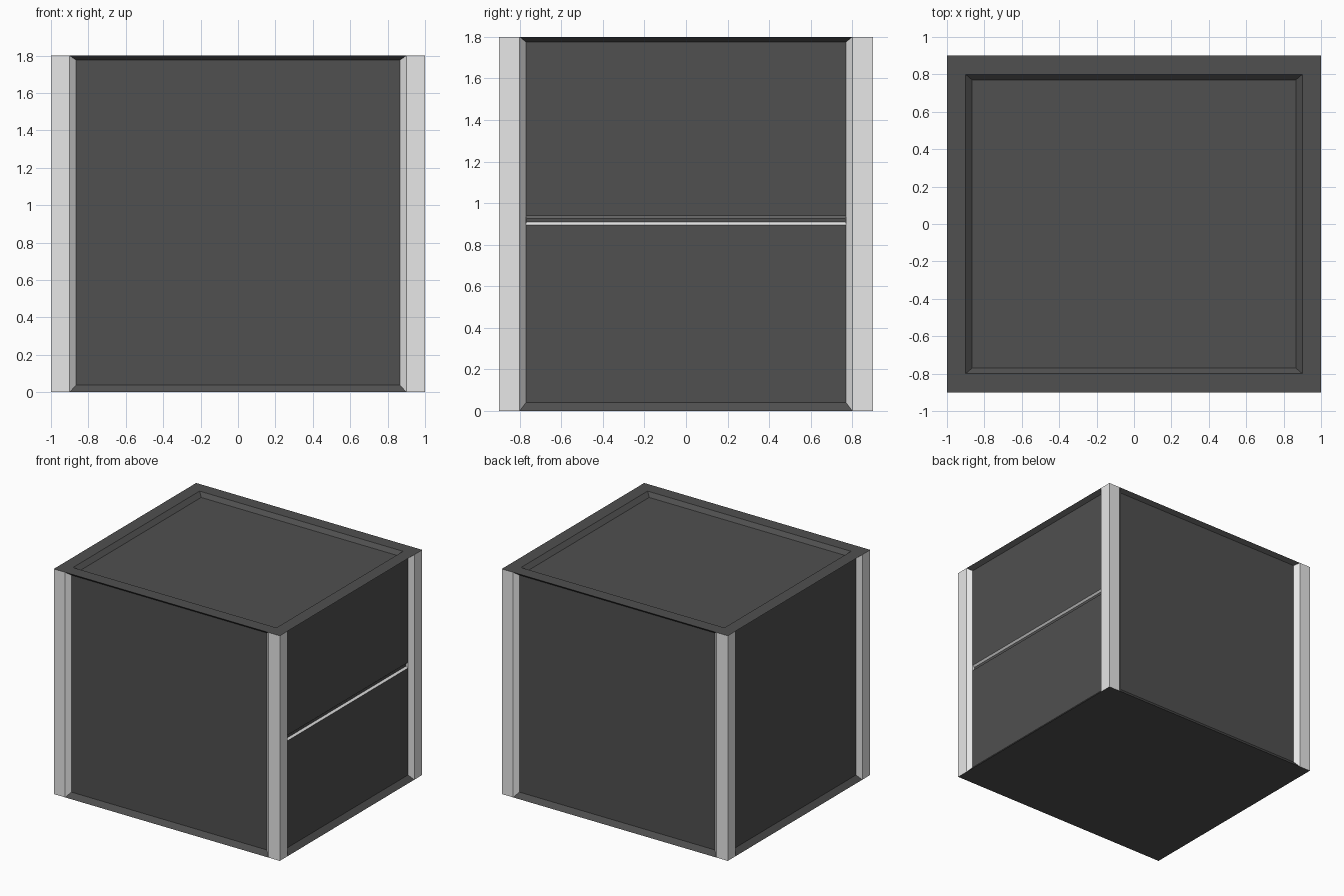
import bpy
import bmesh
from mathutils import Vector

old = bpy.data.objects.get("Cube")
if old:
    bpy.data.objects.remove(old, do_unlink=True)

DARK, LIGHT = 0, 1


def make_material(name, value):
    mat = bpy.data.materials.new(name)
    mat.use_nodes = True
    colour = (value, value, value, 1)
    mat.diffuse_color = colour
    mat.node_tree.nodes["Principled BSDF"].inputs["Base Color"].default_value = colour
    return mat


def find_face(bm, point):
    """Face whose centre is nearest to a point."""
    point = Vector(point)
    return min(bm.faces, key=lambda f: (f.calc_center_median() - point).length)


def recess(bm, face, low, high):
    """Inset a face and fit its corners to the given bounds; return the rim."""
    rim = bmesh.ops.inset_individual(bm, faces=[face], thickness=0.002)["faces"]
    centre = face.calc_center_median()
    for v in face.verts:
        v.co = [high[i] if v.co[i] > centre[i] else low[i] for i in range(3)]
    return rim


# Cabinet block, split into corner posts and panel openings
bm = bmesh.new()
bmesh.ops.create_cube(bm, size=1)
bmesh.ops.scale(bm, vec=(2, 1.8, 1.8), verts=bm.verts)
bmesh.ops.translate(bm, vec=(0, 0, 0.9), verts=bm.verts)
for axis, cut in ((0, 0.9), (1, 0.8)):
    for side in (-1, 1):
        normal, point = Vector(), Vector()
        normal[axis], point[axis] = 1, side * cut
        bmesh.ops.bisect_plane(bm, geom=bm.verts[:] + bm.edges[:] + bm.faces[:],
                               plane_co=point, plane_no=normal)

# Light posts on the vertical corners
for f in bm.faces:
    f.normal_update()
    c = f.calc_center_median()
    corner = abs(c.x) > 0.9 and abs(c.y) > 0.8
    f.material_index = LIGHT if corner and abs(f.normal.z) < 0.5 else DARK

# Recessed panels on the four sides, with light upright slopes
low_z, high_z = 0.04, 1.775
rims = []
for s in (-1, 1):
    rims += recess(bm, find_face(bm, (0, s * 0.9, 0.9)),
                   (-0.865, s * 0.87, low_z), (0.865, s * 0.87, high_z))
    rims += recess(bm, find_face(bm, (s, 0, 0.9)),
                   (s * 0.965, -0.77, low_z), (s * 0.965, 0.77, high_z))
for f in rims:
    f.normal_update()
    f.material_index = LIGHT if abs(f.normal.z) < 0.3 else DARK

# Recessed top panel
recess(bm, find_face(bm, (0, 0, 1.8)), (-0.865, -0.77, 1.77), (0.865, 0.77, 1.77))

# Horizontal groove between the two drawer fronts
panel = find_face(bm, (0.965, 0, 0.9))
recess(bm, panel, (0.965, -0.769, 0.895), (0.965, 0.769, 0.94))
for f in recess(bm, panel, (0.95, -0.768, 0.908), (0.95, 0.768, 0.927)):
    f.material_index = LIGHT

bmesh.ops.recalc_face_normals(bm, faces=bm.faces)
mesh = bpy.data.meshes.new("cabinet_body")
bm.to_mesh(mesh)
bm.free()
mesh.materials.append(make_material("dark grey panel", 0.08))
mesh.materials.append(make_material("light grey post", 0.8))
body = bpy.data.objects.new("cabinet_body", mesh)
bpy.context.collection.objects.link(body)
